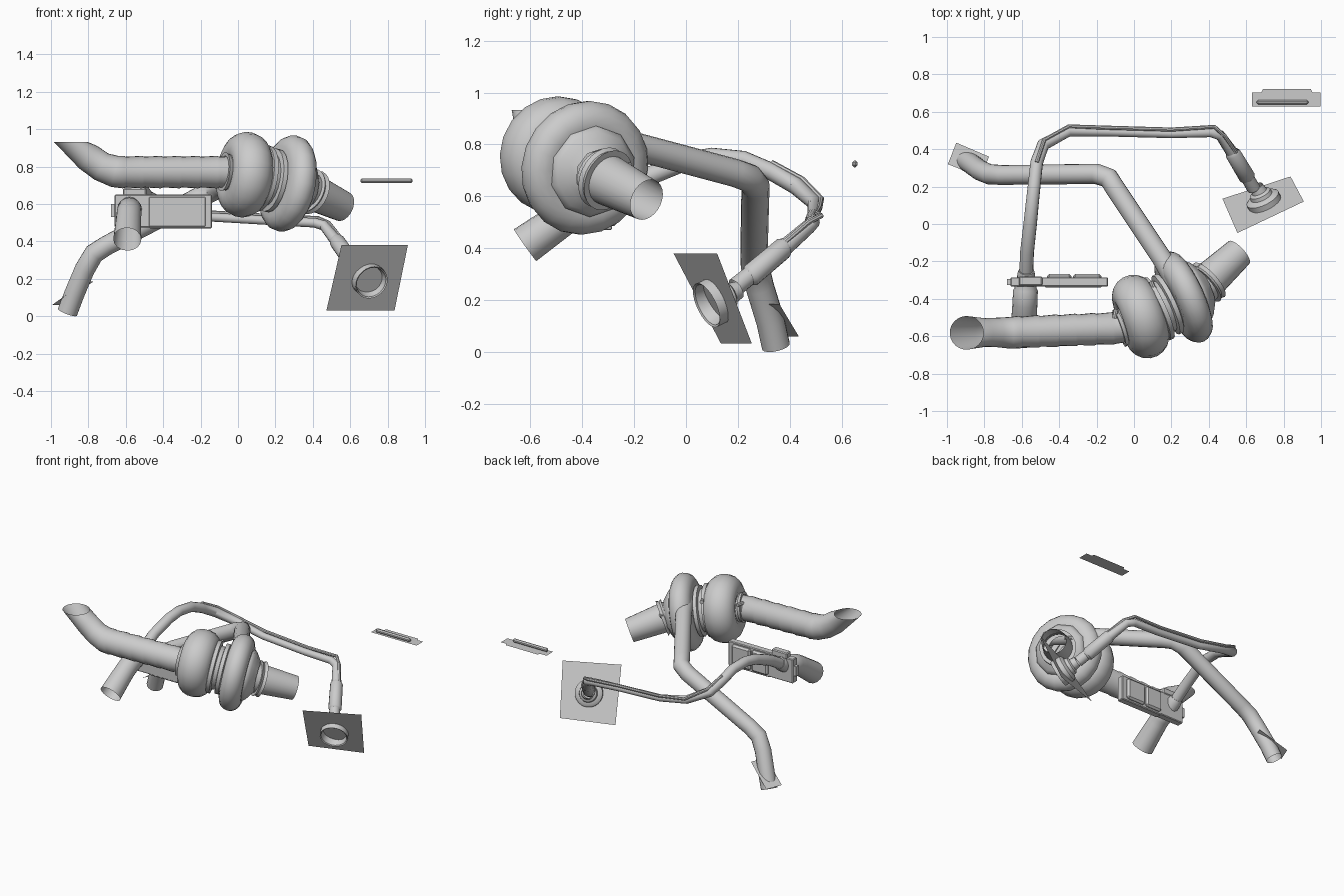
import bpy, bmesh, math
from mathutils import Vector as V


def finish(name, bm, angle=35, recalc=True):
    if recalc:
        bmesh.ops.recalc_face_normals(bm, faces=bm.faces)
    me = bpy.data.meshes.new(name)
    bm.to_mesh(me)
    bm.free()
    ob = bpy.data.objects.new(name, me)
    bpy.context.collection.objects.link(ob)
    bpy.ops.object.select_all(action='DESELECT')
    ob.select_set(True)
    bpy.context.view_layer.objects.active = ob
    bpy.ops.object.shade_smooth_by_angle(angle=math.radians(angle))
    return ob


def skin(name, rings, cap_start=False, cap_end=False, angle=35):
    """Join rings of points into a tube."""
    bm = bmesh.new()
    vs = [[bm.verts.new(p) for p in r] for r in rings]
    n = len(vs[0])
    for a, b in zip(vs, vs[1:]):
        for i in range(n):
            bm.faces.new((a[i], a[(i + 1) % n], b[(i + 1) % n], b[i]))
    if cap_start:
        bm.faces.new(vs[0])
    if cap_end:
        bm.faces.new(vs[-1])
    return finish(name, bm, angle)


def ring(c, u, w, r, n):
    return [c + (u * math.cos(2 * math.pi * i / n) + w * math.sin(2 * math.pi * i / n)) * r
            for i in range(n)]


def sweep(name, pts, n=16, end_dir=None, **kw):
    """Tube through (x, y, z, radius) points."""
    ps = [V(p[:3]) for p in pts]
    dirs = [(b - a).normalized() for a, b in zip(ps, ps[1:])]
    tans = [dirs[0]] + [(a + b).normalized() for a, b in zip(dirs, dirs[1:])] + [dirs[-1]]
    if end_dir:
        tans[-1] = V(end_dir).normalized()
    u = tans[0].orthogonal().normalized()
    rings = []
    for k, (p, t) in enumerate(zip(ps, tans)):
        if k:
            u = tans[k - 1].rotation_difference(t) @ u
        rings.append(ring(p, u, t.cross(u), pts[k][3], n))
    return skin(name, rings, **kw)


def lathe(name, origin, axis, profile, n=24, **kw):
    """Revolve (distance along axis, radius) pairs."""
    o, t = V(origin), V(axis).normalized()
    u = (V((0, 0, 1)) - t * t.z).normalized()
    return skin(name, [ring(o + t * d, u, t.cross(u), r, n) for d, r in profile], **kw)


def box(name, x0, x1, y0, y1, z0, z1, bevel=0.0):
    bm = bmesh.new()
    bmesh.ops.create_cube(bm, size=1)
    for v in bm.verts:
        v.co = V(((x0 + x1) / 2 + v.co.x * (x1 - x0), (y0 + y1) / 2 + v.co.y * (y1 - y0),
                  (z0 + z1) / 2 + v.co.z * (z1 - z0)))
    if bevel:
        bmesh.ops.bevel(bm, geom=bm.edges[:], offset=bevel, segments=1, affect='EDGES')
    return finish(name, bm, 30)


def sheet(name, pts):
    bm = bmesh.new()
    bm.faces.new([bm.verts.new(p) for p in pts])
    return finish(name, bm, recalc=False)


def torus_profile(major, minor, half, a0, a1, steps=12):
    return [(-half * math.cos(math.radians(a0 + (a1 - a0) * i / steps)),
             major + minor * math.sin(math.radians(a0 + (a1 - a0) * i / steps)))
            for i in range(steps + 1)]


# turbo housings share one tilted axis
c1, c2 = V((0.035, -0.495, 0.757)), V((0.265, -0.39, 0.71))
axis = (c2 - c1).normalized()
gap = (c2 - c1).length
axis1 = V((0.93, 0.32, -0.12))
lathe("intake_housing", c1, axis1,
      torus_profile(0.13, 0.1, 0.11, -65, 180, 12) + [(0.10, 0.11)], 20)
lathe("exhaust_housing", c2, axis,
      [(-0.08, 0.12)] + torus_profile(0.18, 0.082, 0.075, -10, 190, 10)
      + [(0.065, 0.13), (0.06, 0.10)], 20)
lathe("centre_core", c1, axis,
      [(0.05, 0.165), (0.085, 0.165), (0.09, 0.18), (0.115, 0.18), (0.12, 0.15), (0.145, 0.145),
       (0.15, 0.172), (0.175, 0.172), (0.18, 0.155), (gap, 0.155)], 20)
lathe("outlet_flange", c2, axis,
      [(0.04, 0.18), (0.08, 0.178), (0.10, 0.16), (0.12, 0.13), (0.14, 0.10)], 10, angle=60)

# outlet pipe and its clamp
p0, p1 = V((0.375, -0.325, 0.675)), V((0.562, -0.152, 0.587))
d = (p1 - p0).normalized()
lathe("outlet_pipe", p0, d, [(-0.03, 0.10), (0.06, 0.097), ((p1 - p0).length, 0.082)])
lathe("outlet_clamp", p0, d,
      [(0.005, 0.095), (0.005, 0.122), (0.02, 0.112), (0.04, 0.122), (0.04, 0.095)])

# clamp bolts
for i, (c, a) in enumerate([((0.365, -0.235, 0.72), (0.5, -0.5, 0)),
                            ((-0.10, -0.48, 0.83), (0.2, 1, 0)),
                            ((0.10, -0.33, 0.86), (-0.4, 0.9, 0)),
                            ((-0.10, -0.62, 0.70), (0, 0, 1))]):
    lathe(f"clamp_bolt_{i}", c, a, [(-0.025, 0.013), (0.025, 0.013)], 8,
          cap_start=True, cap_end=True)

# ridged intake pipe with a level open mouth
spine = [(0.0, -0.53, 0.768, 0.085), (-0.06, -0.55, 0.77, 0.085)]
for x in (-0.10, -0.20, -0.30, -0.40, -0.50, -0.60):
    y = -0.558 - 0.04 * (-0.1 - x)
    spine += [(x, y, 0.771, 0.082), (x - 0.012, y, 0.771, 0.087)]
spine += [(-0.66, -0.582, 0.775, 0.085), (-0.73, -0.580, 0.80, 0.079), (-0.80, -0.580, 0.85, 0.077),
          (-0.895, -0.582, 0.933, 0.09)]
sweep("intake_pipe", spine, 24, end_dir=(0, 0, 1))
lathe("intake_clamp", (-0.055, -0.55, 0.77), axis1,
      [(-0.025, 0.085), (-0.025, 0.105), (-0.005, 0.096), (0.02, 0.105), (0.04, 0.09)])

# long exhaust pipe down to the floor
sweep("exhaust_pipe", [
    (0.35, -0.49, 0.84, 0.05), (0.25, -0.35, 0.83, 0.06), (0.15, -0.185, 0.79, 0.054),
    (-0.10, 0.19, 0.69, 0.054), (-0.135, 0.245, 0.67, 0.055), (-0.20, 0.268, 0.64, 0.055),
    (-0.70, 0.262, 0.38, 0.053), (-0.77, 0.265, 0.335, 0.055), (-0.82, 0.285, 0.25, 0.055),
    (-0.875, 0.325, 0.12, 0.055), (-0.912, 0.347, 0.022, 0.055)])
sheet("exhaust_flange", [(-0.95, 0.435, 0.06), (-0.775, 0.36, 0.185),
                         (-0.82, 0.25, 0.185), (-0.995, 0.32, 0.06)])

# control box: mount plate, body, front frame, rear covers
box("control_mount", -0.66, -0.46, -0.335, -0.285, 0.475, 0.65, 0.005)
box("control_tab", -0.68, -0.65, -0.325, -0.295, 0.53, 0.60)
box("control_foot", -0.615, -0.49, -0.33, -0.28, 0.64, 0.685, 0.006)
box("control_body", -0.475, -0.14, -0.335, -0.285, 0.47, 0.65, 0.005)
box("control_front_panel", -0.475, -0.175, -0.339, -0.33, 0.48, 0.638, 0.002)
for i, (a, b) in enumerate([(-0.465, -0.335), (-0.325, -0.175)]):
    box(f"control_rear_cover_{i}", a, b, -0.30, -0.266, 0.485, 0.638, 0.012)

# air stub in front of the box, hose behind it
sweep("air_stub", [(-0.58, -0.30, 0.59, 0.055), (-0.58, -0.345, 0.575, 0.06),
                   (-0.58, -0.355, 0.572, 0.066), (-0.583, -0.42, 0.548, 0.067),
                   (-0.585, -0.46, 0.525, 0.067), (-0.592, -0.62, 0.412, 0.075)])
sweep("hose_collar", [(-0.578, -0.31, 0.58, 0.048), (-0.576, -0.27, 0.605, 0.048),
                      (-0.575, -0.25, 0.618, 0.042)], cap_end=True)
sweep("air_hose", [
    (-0.577, -0.29, 0.59, 0.037), (-0.572, -0.15, 0.675, 0.037), (-0.555, 0.0, 0.735, 0.036),
    (-0.545, 0.10, 0.753, 0.035), (-0.532, 0.22, 0.742, 0.034), (-0.52, 0.33, 0.695, 0.034),
    (-0.485, 0.425, 0.640, 0.034), (-0.35, 0.495, 0.575, 0.028), (-0.14, 0.492, 0.53, 0.024),
    (0.20, 0.483, 0.51, 0.024), (0.41, 0.49, 0.50, 0.026), (0.46, 0.475, 0.485, 0.028),
    (0.54, 0.36, 0.385, 0.034), (0.64, 0.19, 0.25, 0.036)], 14)
sweep("hose_cable", [
    (-0.52, 0.33, 0.73, 0.011), (-0.48, 0.45, 0.665, 0.011), (-0.35, 0.522, 0.59, 0.011),
    (-0.14, 0.515, 0.555, 0.011), (0.20, 0.505, 0.535, 0.011), (0.43, 0.52, 0.525, 0.011),
    (0.485, 0.47, 0.50, 0.011), (0.56, 0.36, 0.405, 0.011)], 8, cap_start=True, cap_end=True)
sweep("hose_sleeve", [(0.525, 0.385, 0.405, 0.036), (0.53, 0.375, 0.40, 0.042),
                      (0.605, 0.25, 0.295, 0.044), (0.61, 0.24, 0.29, 0.036)], 14)

# wall plate with nozzle
corners = [V(p) for p in [(0.553, -0.048, 0.38), (0.908, 0.12, 0.38),
                          (0.837, 0.254, 0.032), (0.473, 0.135, 0.032)]]
n = (corners[1] - corners[0]).cross(corners[2] - corners[1]).normalized()
if n.y < 0:
    n = -n
hub = V((0.695, 0.12, 0.2))
sheet("wall_plate", corners)
lathe("nozzle_ring", hub, n, [(0.02, 0.07), (-0.045, 0.085), (-0.05, 0.093), (0.02, 0.093),
                              (0.03, 0.08), (0.035, 0.062), (0.055, 0.058), (0.065, 0.042),
                              (0.10, 0.034)])
lathe("nozzle_core", hub, n, [(0.02, 0.07), (0.015, 0.052), (0.005, 0.05), (0.02, 0.035)],
      cap_end=True)

# loose bracket: thin stepped sheet with a bar on it
sheet("bracket_plate", [(0.63, 0.628, 0.712), (0.997, 0.628, 0.712), (0.997, 0.703, 0.712),
                        (0.955, 0.703, 0.712), (0.945, 0.722, 0.712), (0.69, 0.722, 0.712),
                        (0.68, 0.703, 0.712), (0.63, 0.703, 0.712)])
box("bracket_bar", 0.655, 0.933, 0.64, 0.662, 0.712, 0.738, 0.008)
